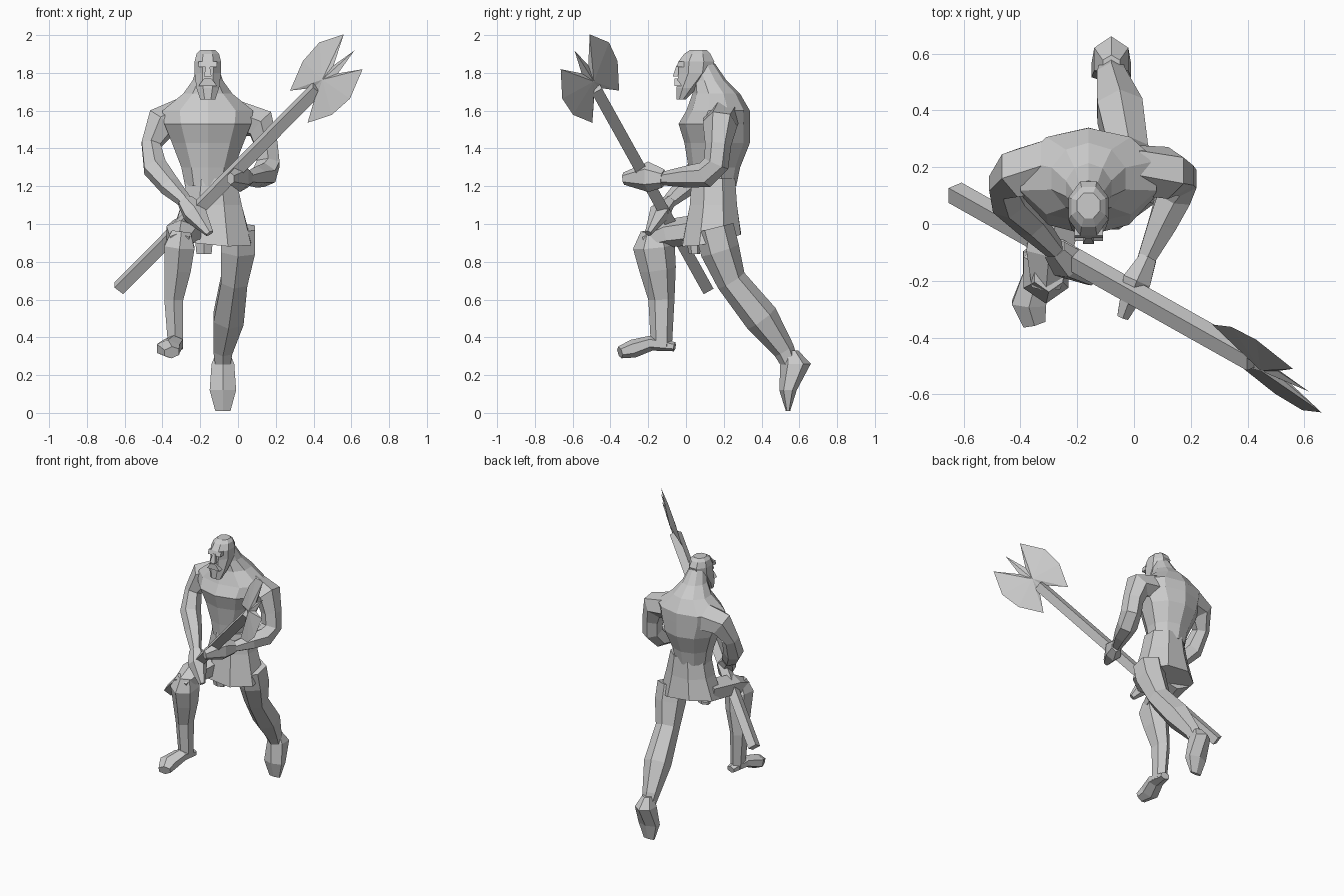
import bpy, bmesh, math
from mathutils import Vector

cube = bpy.data.objects.get("Cube")
if cube:
    bpy.data.objects.remove(cube)

grey = bpy.data.materials.new("plain grey")
grey.use_nodes = True
grey.diffuse_color = (0.6, 0.6, 0.6, 1)
grey.node_tree.nodes["Principled BSDF"].inputs["Base Color"].default_value = grey.diffuse_color


def finish(name, bm):
    bmesh.ops.recalc_face_normals(bm, faces=bm.faces)
    mesh = bpy.data.meshes.new(name)
    bm.to_mesh(mesh)
    bm.free()
    mesh.materials.append(grey)
    obj = bpy.data.objects.new(name, mesh)
    bpy.context.collection.objects.link(obj)
    return obj


def skin(name, rings):
    """Join rings of points into a closed skin."""
    bm = bmesh.new()
    loops = [[bm.verts.new(point) for point in ring] for ring in rings]
    for lower, upper in zip(loops, loops[1:]):
        for i in range(len(lower)):
            bm.faces.new((lower[i - 1], lower[i], upper[i], upper[i - 1]))
    bm.faces.new(loops[0])
    bm.faces.new(loops[-1])
    return finish(name, bm)


def polygon(sides):
    """Regular polygon whose flat sides touch the unit circle."""
    step = math.tau / sides
    reach = 1 / math.cos(step / 2)
    angles = [(i + 0.5) * step for i in range(sides)]
    return [(reach * math.cos(a), reach * math.sin(a)) for a in angles]


def limb(name, path, flatten=1, sides=6):
    """Tube along joints (x, y, z, radius); flatten thins it across its width."""
    joints = [Vector(row[:3]) for row in path]
    rings = []
    for i, (joint, row) in enumerate(zip(joints, path)):
        before, after = joints[max(i - 1, 0)], joints[min(i + 1, len(joints) - 1)]
        tangent = (after - before).normalized()
        deep = tangent.cross(Vector((1, 0, 0))).normalized()
        side = deep.cross(tangent)
        radius = row[3]
        rings.append([joint + side * (c * radius) + deep * (s * radius * flatten)
                      for c, s in polygon(sides)])
    return skin(name, rings)


def stack(name, centre, levels, sides=8):
    """Level slices (height, half width, front, back) about a centre x."""
    rings = []
    for height, half_width, front, back in levels:
        middle, half_depth = (front + back) / 2, (back - front) / 2
        rings.append([Vector((centre + c * half_width, middle + s * half_depth, height))
                      for c, s in polygon(sides)])
    return skin(name, rings)


# Torso with hunched back and thick neck
spine = -0.16
stack("torso", spine, [
    (1.2, 0.12, 0.03, 0.26),
    (1.3, 0.14, 0.02, 0.28),
    (1.43, 0.19, 0, 0.33),
    (1.53, 0.23, -0.03, 0.33),
    (1.6, 0.24, 0.01, 0.33),
    (1.69, 0.13, 0.04, 0.28),
    (1.76, 0.08, 0.04, 0.21),
    (1.85, 0.05, 0.03, 0.15)], sides=10)

# Skirt whose hem rises to the back and dips to the left
skirt = stack("skirt", -0.14, [
    (1.24, 0.13, 0.03, 0.26),
    (1.1, 0.16, 0.02, 0.27),
    (0.88, 0.21, -0.02, 0.29)])
for vertex in skirt.data.vertices:
    if vertex.co.z < 1:
        vertex.co.z += 0.2 * vertex.co.y - 0.1 * vertex.co.x
stack("loincloth_flap", -0.18, [(0.95, 0.05, 0, 0.08), (0.84, 0.04, 0.02, 0.07)], sides=6)

# Head with beard, brow and nose
stack("head", spine, [
    (1.66, 0.04, -0.05, 0),
    (1.72, 0.06, -0.05, 0.06),
    (1.8, 0.07, -0.04, 0.14),
    (1.86, 0.07, -0.04, 0.15),
    (1.9, 0.06, -0.01, 0.13),
    (1.92, 0.04, 0.02, 0.11)])
for name, levels in {
    "brow": [(1.83, 0.05, -0.05, 0), (1.86, 0.05, -0.04, 0)],
    "nose": [(1.78, 0.02, -0.07, 0), (1.84, 0.01, -0.05, 0)],
    "moustache": [(1.73, 0.05, -0.06, 0), (1.77, 0.02, -0.06, 0)],
}.items():
    stack(name, spine, levels, sides=4)

# Arms
limb("right_arm", [
    (-0.3, 0.2, 1.56, 0.09),
    (-0.41, 0.18, 1.53, 0.08),
    (-0.46, 0.14, 1.42, 0.05),
    (-0.44, 0.08, 1.3, 0.06),
    (-0.36, 0, 1.2, 0.05),
    (-0.27, -0.1, 1.11, 0.03)])
limb("right_hand", [
    (-0.28, -0.09, 1.12, 0.04),
    (-0.23, -0.14, 1.06, 0.06),
    (-0.15, -0.2, 0.95, 0.02)], flatten=0.8)
limb("left_arm", [
    (0, 0.19, 1.56, 0.08),
    (0.12, 0.18, 1.53, 0.08),
    (0.15, 0.17, 1.42, 0.06),
    (0.16, 0.16, 1.32, 0.06),
    (0.14, 0.1, 1.26, 0.06),
    (0.1, 0, 1.25, 0.05),
    (0.04, -0.13, 1.24, 0.03)])
limb("left_hand", [
    (0.05, -0.12, 1.24, 0.03),
    (0.01, -0.2, 1.25, 0.05),
    (-0.04, -0.33, 1.24, 0.02)], flatten=1.4)

# Raised right leg
limb("right_thigh", [
    (-0.25, 0.14, 0.98, 0.09),
    (-0.3, -0.1, 0.95, 0.08),
    (-0.31, -0.22, 0.91, 0.05)], flatten=0.8)
limb("right_shin", [
    (-0.3, -0.17, 0.96, 0.05),
    (-0.31, -0.17, 0.88, 0.08),
    (-0.32, -0.15, 0.76, 0.07),
    (-0.34, -0.13, 0.6, 0.05),
    (-0.33, -0.13, 0.35, 0.04)], flatten=1.2)
limb("right_foot", [
    (-0.32, -0.06, 0.35, 0.03),
    (-0.34, -0.18, 0.37, 0.05),
    (-0.37, -0.28, 0.34, 0.06),
    (-0.35, -0.35, 0.32, 0.04)], flatten=0.7)

# Trailing left leg
limb("left_leg", [
    (0, 0.15, 0.98, 0.09),
    (0, 0.18, 0.86, 0.09),
    (-0.02, 0.24, 0.7, 0.07),
    (-0.05, 0.4, 0.5, 0.08),
    (-0.08, 0.52, 0.33, 0.05),
    (-0.08, 0.55, 0.26, 0.04)])
stack("left_foot", -0.08, [
    (0.33, 0.03, 0.53, 0.59),
    (0.26, 0.06, 0.51, 0.65),
    (0.12, 0.07, 0.5, 0.58),
    (0.01, 0.04, 0.53, 0.55)], sides=6)

# Axe: square shaft and a double blade with a thick centre
base, top = Vector((-0.63, 0.11, 0.66)), Vector((0.42, -0.48, 1.72))
limb("axe_shaft", [(*base, 0.03), (*top, 0.03)], sides=4)

along = (top - base).normalized()
across = Vector((-0.4, 0.6, 0.7))
across = (across - along * across.dot(along)).normalized()
normal = along.cross(across)
half = [(0.15, 0.03), (0.29, 0.13), (0.14, 0.21), (0, 0.2), (-0.15, 0.12), (-0.02, 0.02)]
outline = [(0.3, 0)] + half + [(u, -v) for u, v in reversed(half)]
bm = bmesh.new()
rim = [bm.verts.new(top + along * u + across * v) for u, v in outline]
for thickness in (-0.02, 0.02):
    peak = bm.verts.new(top + along * 0.06 + normal * thickness)
    for i in range(len(rim)):
        bm.faces.new((rim[i - 1], rim[i], peak))
finish("axe_blade", bm)
